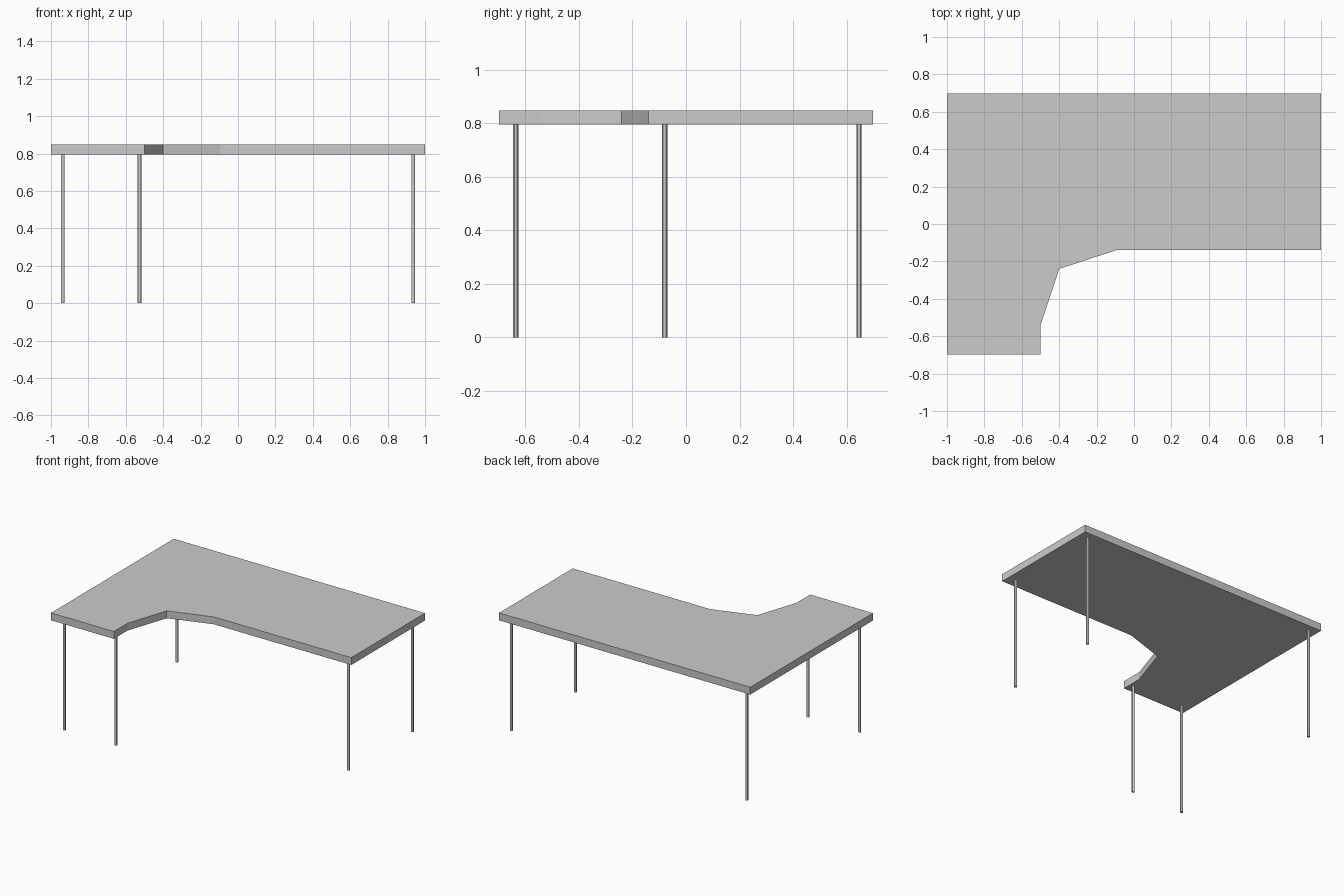
import bpy, bmesh

if "Cube" in bpy.data.objects:
    bpy.data.objects.remove(bpy.data.objects["Cube"])

TOP_Z, UNDER_Z = 0.848, 0.795
LEG_RADIUS = 0.01

# L-shaped desktop: extruded outline with a chamfered inner corner
outline = [(-1, -0.698), (-0.5, -0.698), (-0.5, -0.543), (-0.4, -0.24),
           (-0.095, -0.14), (1, -0.14), (1, 0.698), (-1, 0.698)]
bm = bmesh.new()
base = bm.faces.new([bm.verts.new((x, y, UNDER_Z)) for x, y in outline])
ext = bmesh.ops.extrude_face_region(bm, geom=[base], use_keep_orig=True)
top_verts = [g for g in ext["geom"] if isinstance(g, bmesh.types.BMVert)]
bmesh.ops.translate(bm, verts=top_verts, vec=(0, 0, TOP_Z - UNDER_Z))
bmesh.ops.recalc_face_normals(bm, faces=bm.faces)
mesh = bpy.data.meshes.new("desktop")
bm.to_mesh(mesh)
bm.free()
bpy.context.collection.objects.link(bpy.data.objects.new("desktop", mesh))

# Five slim round legs
legs = {
    "back_left_leg": (-0.937, 0.646),
    "back_right_leg": (0.937, 0.646),
    "middle_right_leg": (0.937, -0.08),
    "front_left_leg": (-0.937, -0.636),
    "front_inner_leg": (-0.527, -0.636),
}
for name, (x, y) in legs.items():
    bpy.ops.mesh.primitive_cylinder_add(vertices=12, radius=LEG_RADIUS, depth=UNDER_Z,
                                        location=(x, y, UNDER_Z / 2))
    leg = bpy.context.object
    leg.name = name
    bpy.ops.object.shade_smooth_by_angle()
